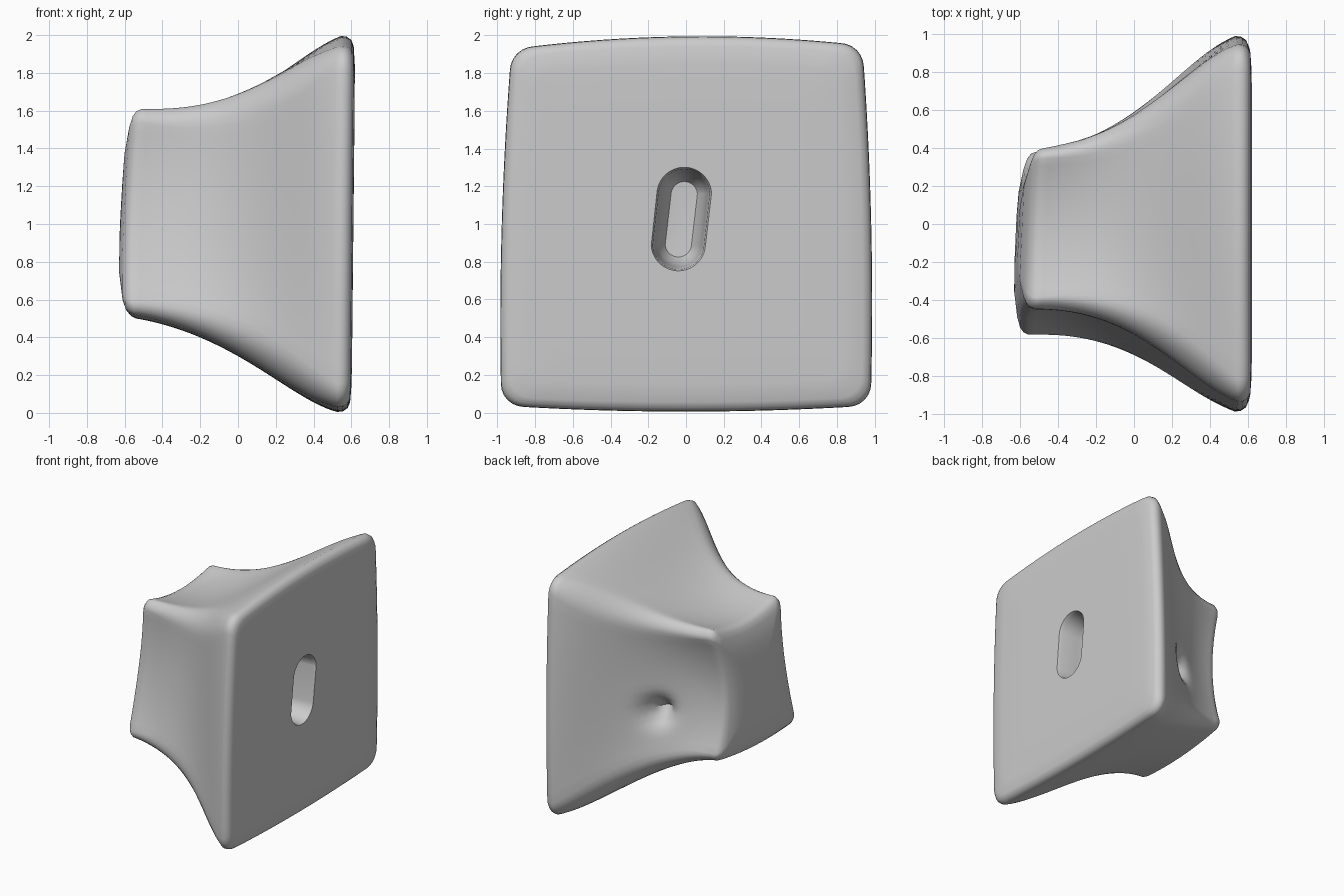
import bpy, bmesh, math

if "Cube" in bpy.data.objects:
    bpy.data.objects.remove(bpy.data.objects["Cube"])


def lerp(a, b, t):
    return a + (b - a) * t


def rounded_square(r, straight=18, arc=6):
    """Closed outline of a square (-1..1) with rounded corners."""
    pts = []
    c = 1 - r
    for q in range(4):
        ca, sa = round(math.cos(q * math.pi / 2)), round(math.sin(q * math.pi / 2))
        side = [(1, lerp(-c, c, i / straight)) for i in range(straight)]
        side += [(c + r * math.cos(a), c + r * math.sin(a))
                 for a in (math.pi / 2 * j / arc for j in range(arc))]
        pts += [(x * ca - y * sa, x * sa + y * ca) for x, y in side]
    return pts


def loft(name, rings, ends):
    """Skin a list of equal rings and close both ends with a fan."""
    bm = bmesh.new()
    loops = [[bm.verts.new(p) for p in ring] for ring in rings]
    n = len(loops[0])
    for a, b in zip(loops, loops[1:]):
        for i in range(n):
            bm.faces.new((a[i], a[(i + 1) % n], b[(i + 1) % n], b[i]))
    for loop, end in zip((loops[0], loops[-1]), ends):
        tip = bm.verts.new(end)
        for i in range(n):
            bm.faces.new((loop[i], loop[(i + 1) % n], tip))
    bmesh.ops.recalc_face_normals(bm, faces=bm.faces)
    mesh = bpy.data.meshes.new(name)
    bm.to_mesh(mesh)
    bm.free()
    obj = bpy.data.objects.new(name, mesh)
    bpy.context.collection.objects.link(obj)
    return obj


# Corner positions (y, z): bottom front, bottom rear, top front, top rear
SMALL = ((-0.59, 0.52), (0.38, 0.54), (-0.44, 1.61), (0.40, 1.61))
LARGE = ((-0.985, 0.03), (0.985, 0.03), (-0.93, 1.94), (0.94, 1.96))
# How far each side sags inward: front, rear, bottom, top
SAG_SMALL = (0.05, 0.10, -0.03, 0.06)
SAG_LARGE = (-0.02, -0.02, -0.025, -0.045)


def outline(u):
    """Section outline, softer along the middle of the flare."""
    return rounded_square(0.13 + 0.12 * math.sin(math.pi * u))


def body_point(u, s, t, k=1.0, dx=0.0):
    """Point on the flared block; u runs from small end to large end."""
    f = u * u * (1 + 1.1 * (1 - u) * u * u)
    c = [[lerp(a, b, f) for a, b in zip(p, q)] for p, q in zip(SMALL, LARGE)]
    sag = [lerp(a, b, f) for a, b in zip(SAG_SMALL, SAG_LARGE)]
    s, t = s * k, t * k
    a, b = (s + 1) / 2, (t + 1) / 2
    y, z = (lerp(lerp(c[0][i], c[1][i], a), lerp(c[2][i], c[3][i], a), b) for i in (0, 1))
    x = lerp(-0.525 + 0.03 * t + 0.02 * s, 0.535 + 0.01 * t, u) + dx
    if t < 0:
        x += 0.02 * t * t * (1 - u)
    ws, wt = max(0, 1 - (s / 0.88) ** 2), max(0, 1 - (t / 0.88) ** 2)
    y += (sag[0] * max(-s, 0) ** 2 - sag[1] * max(s, 0) ** 2) * wt
    z += (sag[2] * max(-t, 0) ** 2 - sag[3] * max(t, 0) ** 2) * ws
    # Rear and underside flare a little fuller than the others
    bump = math.sin(math.pi * u)
    y += 0.055 * bump * max(s, 0)
    z -= 0.055 * bump * max(-t, 0)
    # Pinched dimple on the rear side
    if s > 0.8 and k == 1.0:
        y -= 0.14 * math.exp(-((x + 0.07) ** 2 + (z - 0.88) ** 2) / 0.008)
    return (x, y, z)


# Flared body with domed small end and flat large face
stations = [(0, k, dx) for k, dx in
            ((0.3, -0.09), (0.6, -0.082), (0.85, -0.06), (0.94, -0.043), (0.98, -0.024))]
stations += [(i / 34, 1.0, 0.0) for i in range(35)]
stations += [(1, k, dx) for k, dx in
             ((0.997, 0.03), (0.98, 0.055), (0.95, 0.068), (0.85, 0.075), (0.6, 0.076), (0.4, 0.076))]
body = loft("flared_block",
            [[body_point(u, s, t, k, dx) for s, t in outline(u)] for u, k, dx in stations],
            (body_point(0, 0, 0, 1.0, -0.09), body_point(1, 0, 0, 1.0, 0.076)))

# Tapering upright slot sunk into the large face
slot_rings = []
for x, k in ((0.67, 1.3), (0.62, 1.06), (0.59, 0.97), (0.45, 0.88), (0.3, 0.75), (0.24, 0.5)):
    ring = []
    for j in range(48):
        a = 2 * math.pi * (j + 0.5) / 48
        cap = 0.13 if math.sin(a) > 0 else -0.13
        ring.append((x, -0.025 + 0.14 * k * math.cos(a) + 0.12 * cap,
                     1.025 + cap + 0.14 * k * math.sin(a)))
    slot_rings.append(ring)
cutter = loft("slot_cutter", slot_rings, ((0.67, -0.02, 1.025), (0.23, -0.02, 1.025)))
cutter.hide_render = True

bpy.ops.object.select_all(action='DESELECT')
bpy.context.view_layer.objects.active = body
body.select_set(True)
cut = body.modifiers.new("slot", 'BOOLEAN')
cut.operation = 'DIFFERENCE'
cut.solver = 'EXACT'
cut.object = cutter
bpy.ops.object.modifier_apply(modifier=cut.name)
bpy.data.objects.remove(cutter)
bpy.ops.object.shade_smooth_by_angle(angle=math.radians(40))
